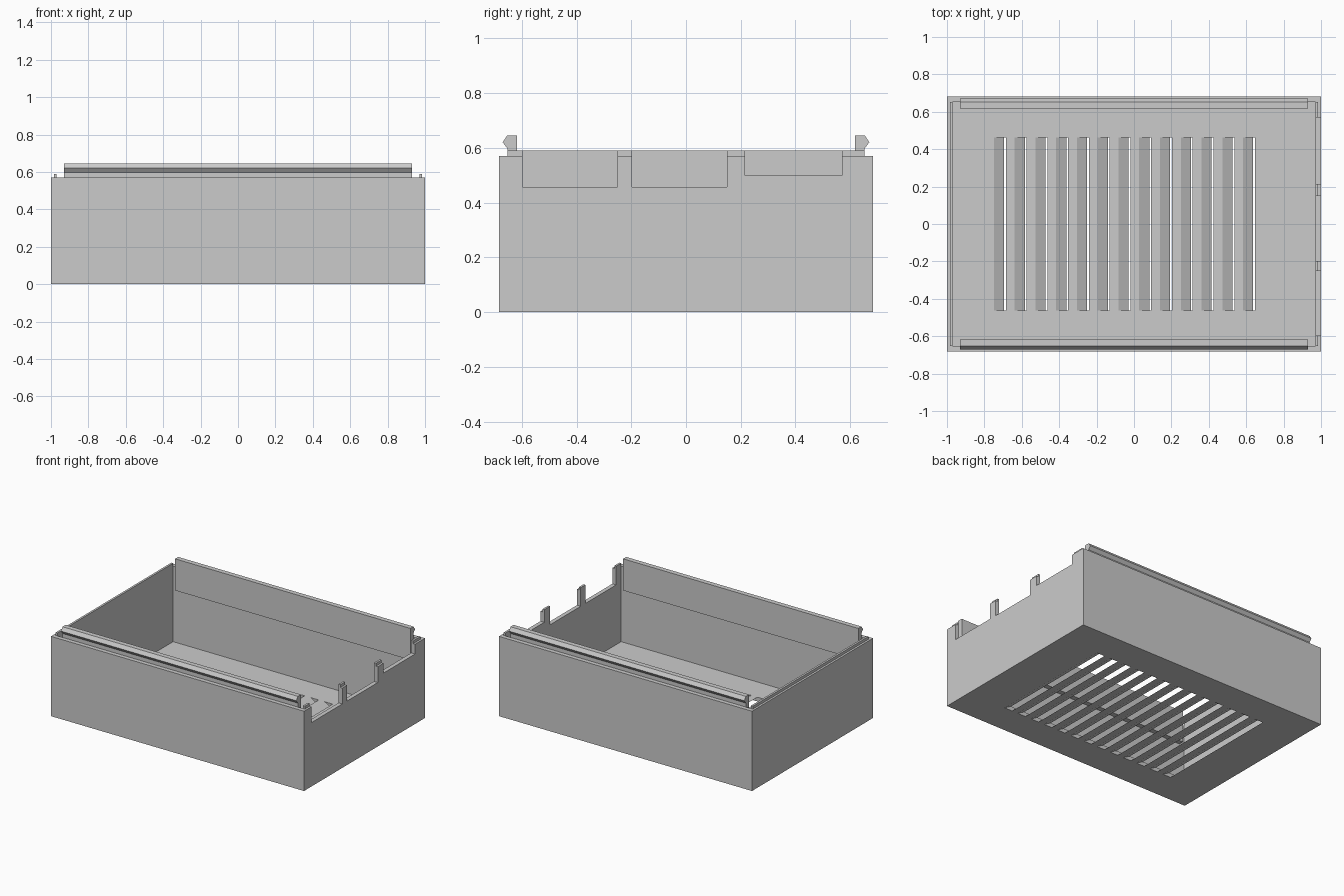
import bpy, bmesh
from mathutils import Vector

cube = bpy.data.objects.get("Cube")
if cube:
    bpy.data.objects.remove(cube, do_unlink=True)

grey = bpy.data.materials.new("plain_grey")
grey.use_nodes = True
COLOUR = (0.6, 0.6, 0.6, 1)
grey.diffuse_color = COLOUR
grey.node_tree.nodes["Principled BSDF"].inputs["Base Color"].default_value = COLOUR


def prism(name, profile, sweep):
    """Sweep a flat closed profile along a vector into a solid object."""
    bm = bmesh.new()
    face = bm.faces.new([bm.verts.new(p) for p in profile])
    moved = bmesh.ops.extrude_face_region(bm, geom=[face])["geom"]
    verts = [g for g in moved if isinstance(g, bmesh.types.BMVert)]
    bmesh.ops.translate(bm, verts=verts, vec=Vector(sweep))
    bmesh.ops.recalc_face_normals(bm, faces=bm.faces)
    mesh = bpy.data.meshes.new(name)
    bm.to_mesh(mesh)
    bm.free()
    mesh.materials.append(grey)
    obj = bpy.data.objects.new(name, mesh)
    bpy.context.scene.collection.objects.link(obj)
    return obj


def box(name, x, y, z):
    base = [(x[0], y[0], z[0]), (x[1], y[0], z[0]), (x[1], y[1], z[0]), (x[0], y[1], z[0])]
    return prism(name, base, (0, 0, z[1] - z[0]))


def combine(target, tool, operation):
    """Apply one boolean and discard the helper solid."""
    mod = target.modifiers.new("combine", "BOOLEAN")
    mod.operation, mod.object, mod.solver = operation, tool, "EXACT"
    bpy.context.view_layer.objects.active = target
    bpy.ops.object.modifier_apply(modifier=mod.name)
    bpy.data.objects.remove(tool, do_unlink=True)


WIDE, DEEP, RIM, WALL = 1.0, 0.683, 0.57, 0.03
IN_X, IN_Y = WIDE - WALL, DEEP - WALL

# Tray body: solid block, raised lip, then hollowed out
body = box("tray_body", (-WIDE, WIDE), (-DEEP, DEEP), (0, RIM))
lip = IN_X + 0.015
combine(body, box("lip", (-lip, lip), (-IN_Y, IN_Y), (0.3, 0.59)), "UNION")
combine(body, box("cavity", (-IN_X, IN_X), (-IN_Y, IN_Y), (WALL, 1)), "DIFFERENCE")

# Connector notches in the left wall
for y0, y1, sill in ((-0.597, -0.25, 0.457), (-0.197, 0.15, 0.457), (0.215, 0.57, 0.5)):
    combine(body, box("notch", (0.9, 1.1), (y0, y1), (sill, 1)), "DIFFERENCE")

# Slanted ventilation slots through the floor
SLANT, SLOT, HALF = 0.054 / WALL, 0.064, 0.462
for i in range(13):
    x = -0.749 + i * 0.111
    low, high = -0.01, WALL + 0.01
    left_low = x + (WALL - low) * SLANT
    left_high = x + (WALL - high) * SLANT
    section = [(left_low, -HALF, low), (left_low + SLOT, -HALF, low),
               (left_high + SLOT, -HALF, high), (left_high, -HALF, high)]
    combine(body, prism("slot", section, (0, 2 * HALF, 0)), "DIFFERENCE")

# Hooked snap rails along the front and back walls
HOOK = ((0.618, 0.42), (IN_Y, 0.42), (IN_Y, 0.598), (0.67, 0.621), (IN_Y, 0.646), (0.618, 0.646))
for name, side in (("front_snap_rail", -1), ("back_snap_rail", 1)):
    prism(name, [(-0.93, side * y, z) for y, z in HOOK], (1.86, 0, 0))
